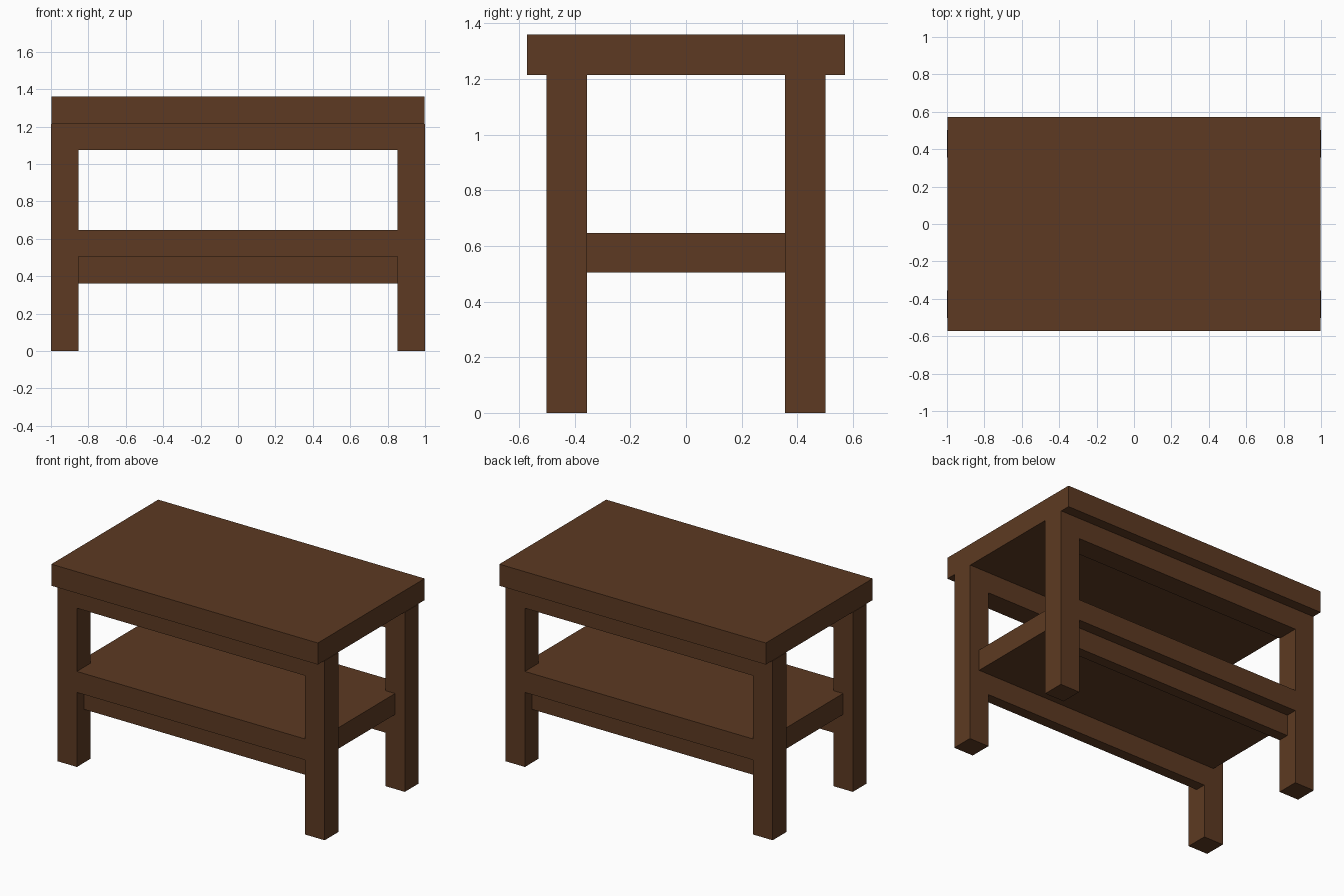
import bpy

cube = bpy.data.objects.get("Cube")
if cube:
    bpy.data.objects.remove(cube, do_unlink=True)

# One brown wood for the whole table
wood = bpy.data.materials.new("dark_brown_wood")
wood.use_nodes = True
COLOUR = (0.109, 0.042, 0.016, 1)
wood.diffuse_color = COLOUR
bsdf = wood.node_tree.nodes["Principled BSDF"]
bsdf.inputs["Base Color"].default_value = COLOUR
bsdf.inputs["Roughness"].default_value = 0.8


def board(name, x, y, z):
    """Flat-sided board spanning the given (min, max) ranges."""
    spans = (x, y, z)
    bpy.ops.mesh.primitive_cube_add(size=1, location=[(a + b) / 2 for a, b in spans])
    obj = bpy.context.object
    obj.name = name
    obj.scale = [b - a for a, b in spans]
    bpy.ops.object.transform_apply(location=False, rotation=False, scale=True)
    obj.data.materials.append(wood)
    return obj


def side_range(sign, inner, outer):
    return tuple(sorted((sign * inner, sign * outer)))


LEG_IN_X, LEG_OUT_X = 0.854, 1.0
LEG_IN_Y, LEG_MID_Y, LEG_OUT_Y = 0.355, 0.428, 0.502
TOP_BOTTOM, TOP = 1.214, 1.36
RAIL_X = (-LEG_IN_X, LEG_IN_X)

# Overhanging tabletop
board("tabletop", (-0.997, 0.997), (-0.571, 0.571), (TOP_BOTTOM, TOP))

# Shelf whose ends stop halfway along the legs
board("shelf", (-0.927, 0.927), (-LEG_IN_Y, LEG_IN_Y), (0.504, 0.646))

# Front and back frames
for face, sy in (("front", -1), ("back", 1)):
    depth = side_range(sy, LEG_IN_Y, LEG_OUT_Y)
    for side, sx in (("left", 1), ("right", -1)):
        board(f"{face}_{side}_leg", side_range(sx, LEG_IN_X, LEG_OUT_X),
              depth, (0, TOP_BOTTOM))
    board(f"{face}_upper_rail", RAIL_X, depth, (1.074, TOP_BOTTOM))
    board(f"{face}_shelf_rail", RAIL_X, depth, (0.504, 0.646))
    # Set-back support under the shelf rail
    board(f"{face}_support_rail", RAIL_X,
          side_range(sy, LEG_IN_Y, LEG_MID_Y), (0.362, 0.504))
